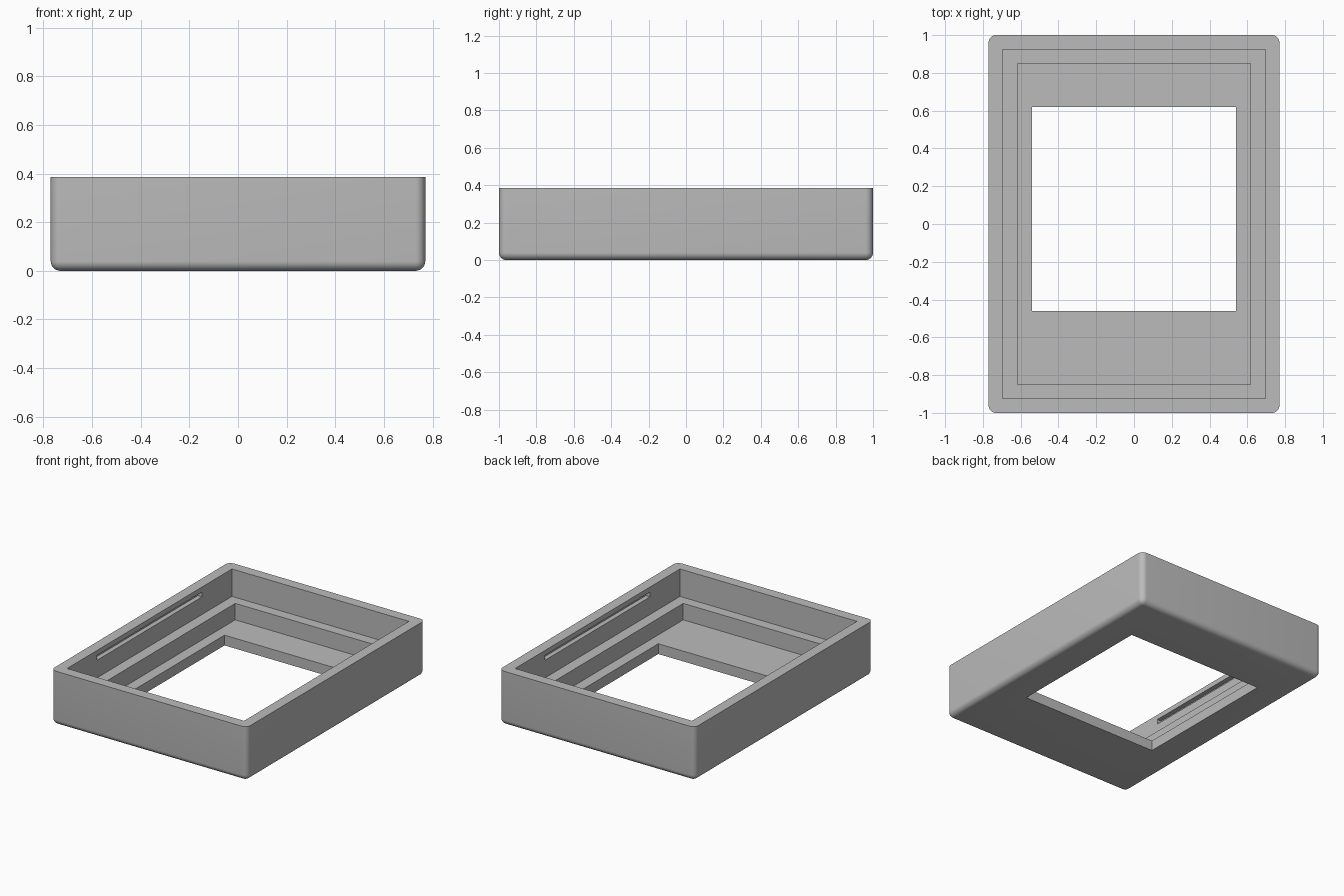
import bpy
import bmesh
from mathutils import Vector

if "Cube" in bpy.data.objects:
    bpy.data.objects.remove(bpy.data.objects["Cube"], do_unlink=True)

HALF_X, HALF_Y, HEIGHT = 0.77, 1.0, 0.385
RADIUS = 0.04

grey = bpy.data.materials.new("mid grey")
grey.use_nodes = True
colour = (0.5, 0.5, 0.5, 1)
grey.diffuse_color = colour
grey.node_tree.nodes["Principled BSDF"].inputs["Base Color"].default_value = colour


def box(name, low, high):
    """Box spanning two opposite corners."""
    low, high = Vector(low), Vector(high)
    bm = bmesh.new()
    bmesh.ops.create_cube(bm, size=1)
    for v in bm.verts:
        v.co = (low + high) / 2 + v.co * (high - low)
    mesh = bpy.data.meshes.new(name)
    bm.to_mesh(mesh)
    bm.free()
    obj = bpy.data.objects.new(name, mesh)
    mesh.materials.append(grey)
    bpy.context.collection.objects.link(obj)
    return obj


# Outer shell: rounded uprights and underside, crisp top rim
frame = box("tray_frame", (-HALF_X, -HALF_Y, 0), (HALF_X, HALF_Y, HEIGHT))
bm = bmesh.new()
bm.from_mesh(frame.data)
rounded = [e for e in bm.edges if min(v.co.z for v in e.verts) < 0.01]
bmesh.ops.bevel(bm, geom=rounded, offset=RADIUS, segments=8,
                profile=0.5, affect='EDGES')
bm.to_mesh(frame.data)
bm.free()

# Stepped cavity, window and a groove in each long wall
cutters = [
    box("upper_recess", (-0.695, -0.925, 0.19), (0.695, 0.925, 0.5)),
    box("lower_recess", (-0.617, -0.85, 0.073), (0.617, 0.85, 0.45)),
    box("window", (-0.54, -0.46, -0.1), (0.54, 0.62, 0.4)),
    box("side_grooves", (-0.728, -0.59, 0.315), (0.728, 0.59, 0.35)),
]
for cutter in cutters:
    cutter.hide_render = True
    mod = frame.modifiers.new(cutter.name, 'BOOLEAN')
    mod.operation = 'DIFFERENCE'
    mod.solver = 'EXACT'
    mod.object = cutter

# Bake the cuts and discard the cutters
bpy.context.view_layer.update()
evaluated = frame.evaluated_get(bpy.context.evaluated_depsgraph_get())
carved = bpy.data.meshes.new_from_object(evaluated)
frame.modifiers.clear()
frame.data = carved
carved.name = "tray_frame"
for cutter in cutters:
    bpy.data.objects.remove(cutter, do_unlink=True)

# Smooth the rounded edges, keep the steps sharp
bpy.ops.object.select_all(action='DESELECT')
frame.select_set(True)
bpy.context.view_layer.objects.active = frame
bpy.ops.object.shade_smooth_by_angle(angle=0.5)
